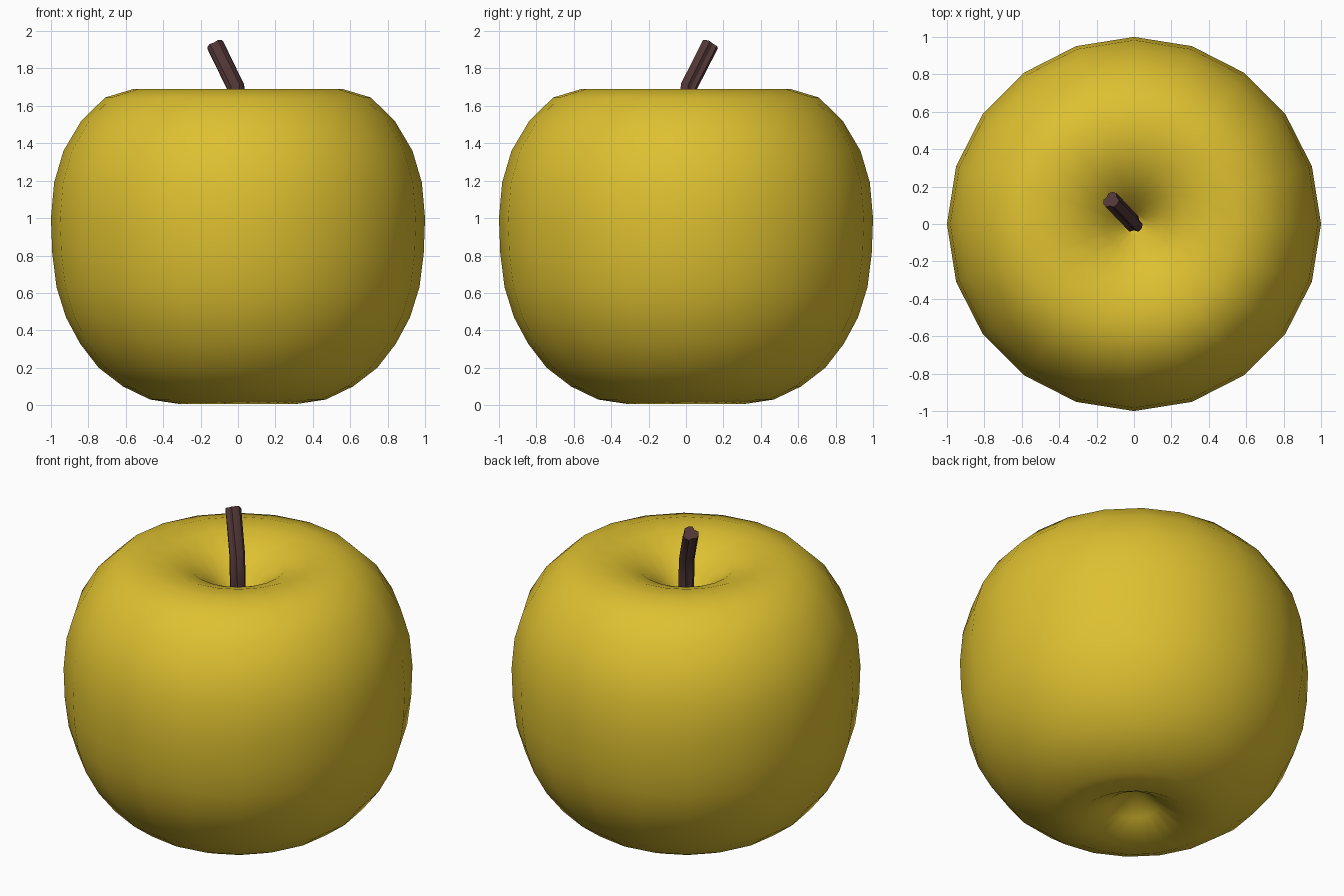
import bpy, bmesh, math
from mathutils import Vector

if "Cube" in bpy.data.objects:
    bpy.data.objects.remove(bpy.data.objects["Cube"])


def material(name, rgb):
    m = bpy.data.materials.new(name)
    m.diffuse_color = (*rgb, 1)
    m.use_nodes = True
    m.node_tree.nodes["Principled BSDF"].inputs["Base Color"].default_value = m.diffuse_color
    return m


def finish(bm, name, mat, angle):
    bmesh.ops.recalc_face_normals(bm, faces=bm.faces)
    me = bpy.data.meshes.new(name)
    bm.to_mesh(me)
    bm.free()
    me.materials.append(mat)
    ob = bpy.data.objects.new(name, me)
    bpy.context.collection.objects.link(ob)
    bpy.ops.object.select_all(action='DESELECT')
    ob.select_set(True)
    bpy.context.view_layer.objects.active = ob
    bpy.ops.object.shade_smooth_by_angle(angle=math.radians(angle))
    return ob


def skin_rings(bm, rings):
    n = len(rings[0])
    for a, b in zip(rings, rings[1:]):
        for i in range(n):
            j = (i + 1) % n
            bm.faces.new((a[i], a[j], b[j], b[i]))


yellow = material("apple_yellow", (0.73, 0.53, 0.03))
brown = material("stem_brown", (0.085, 0.038, 0.038))

# Fruit body: 20-sided turned profile with a dimple at each pole
profile = [(0.15, 0.09), (0.305, 0.005), (0.47, 0.03), (0.615, 0.10), (0.745, 0.20),
           (0.845, 0.33), (0.92, 0.47), (0.97, 0.63), (0.993, 0.81), (1.0, 1.0),
           (0.983, 1.19), (0.933, 1.36), (0.838, 1.52), (0.71, 1.645), (0.56, 1.69),
           (0.41, 1.683), (0.27, 1.632), (0.15, 1.54), (0.06, 1.43)]
SIDES = 20
bm = bmesh.new()
rings = [[bm.verts.new((r * math.cos(math.tau * i / SIDES),
                        r * math.sin(math.tau * i / SIDES), z))
          for i in range(SIDES)] for r, z in profile]
skin_rings(bm, rings)
for ring, z in ((rings[0], 0.22), (rings[-1], 1.36)):
    pole = bm.verts.new((0, 0, z))
    for i in range(SIDES):
        bm.faces.new((ring[i], ring[(i + 1) % SIDES], pole))
finish(bm, "apple_body", yellow, 80)

# Stem: bent, grooved stalk leaning to the back left
path = [Vector(p) for p in ((0.0, 0.0, 1.36), (0.0, 0.0, 1.55),
                            (-0.012, 0.012, 1.70), (-0.122, 0.128, 1.926))]
bm = bmesh.new()
rings = []
N = 12
for k, p in enumerate(path):
    d = (path[min(k + 1, 3)] - path[max(k - 1, 0)]).normalized()
    u = Vector((0, 1, 0)).cross(d).normalized()
    v = d.cross(u)
    ring = []
    for i in range(N):
        a = math.tau * i / N
        r = 0.034 if i % 4 == 1 else 0.047
        ring.append(bm.verts.new(p + (u * math.cos(a) + v * math.sin(a)) * r))
    rings.append(ring)
skin_rings(bm, rings)
bm.faces.new(rings[0][::-1])
bm.faces.new(rings[-1])
finish(bm, "stem", brown, 30)
